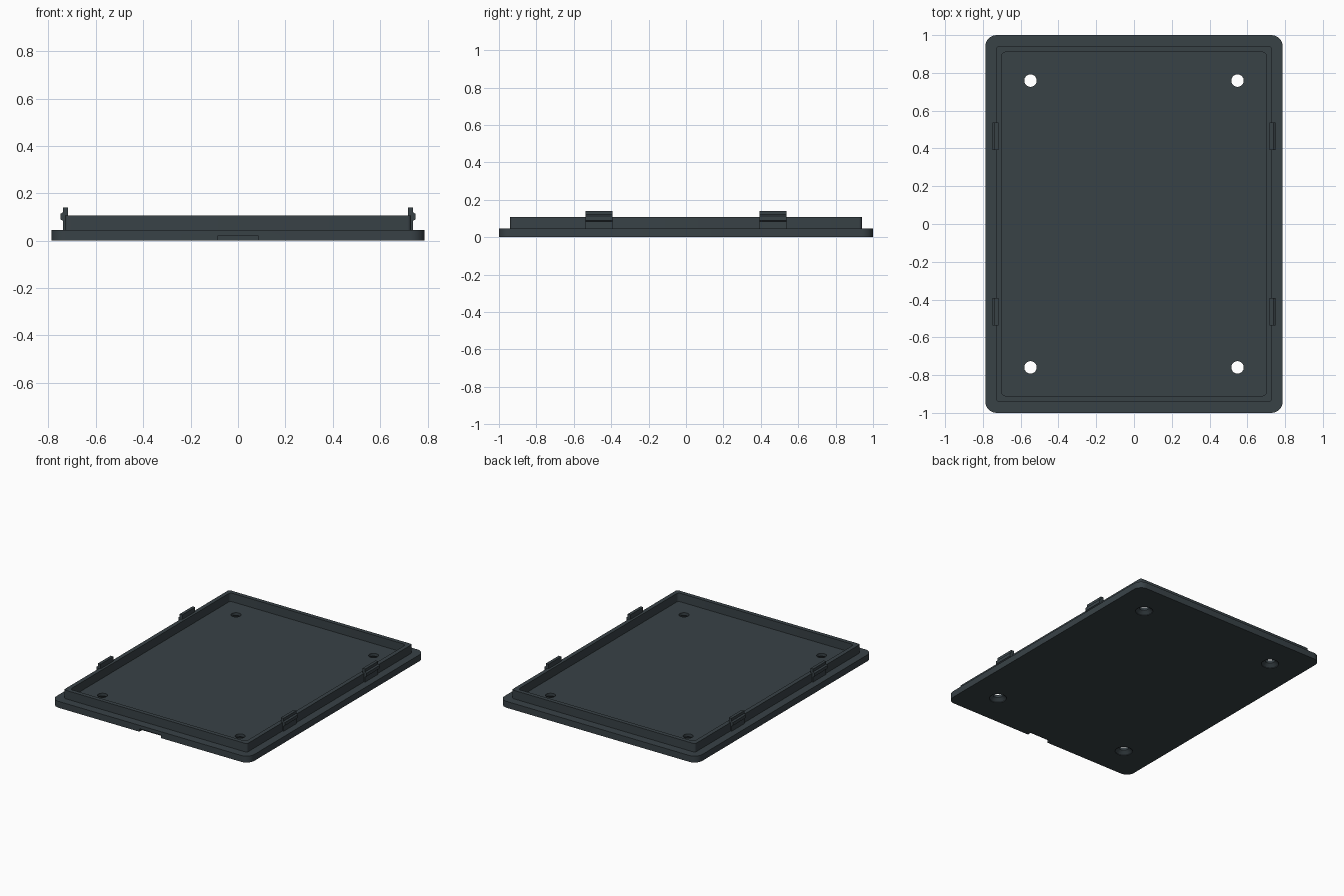
import bpy, bmesh, math

if "Cube" in bpy.data.objects:
    bpy.data.objects.remove(bpy.data.objects["Cube"])

slate = bpy.data.materials.new("dark_slate_plastic")
slate.diffuse_color = (0.040, 0.054, 0.062, 1)
slate.use_nodes = True
slate.node_tree.nodes["Principled BSDF"].inputs["Base Color"].default_value = slate.diffuse_color


def make(name, bm):
    bmesh.ops.recalc_face_normals(bm, faces=bm.faces[:])
    me = bpy.data.meshes.new(name)
    bm.to_mesh(me)
    bm.free()
    me.materials.append(slate)
    ob = bpy.data.objects.new(name, me)
    bpy.context.collection.objects.link(ob)
    return ob


def rounded_rect(hx, hy, r, seg=8):
    """Outline points of a rectangle with rounded corners."""
    pts = []
    for q, (sx, sy) in enumerate(((1, 1), (-1, 1), (-1, -1), (1, -1))):
        for i in range(seg + 1):
            a = math.pi / 2 * (q + i / seg)
            pts.append((sx * (hx - r) + r * math.cos(a), sy * (hy - r) + r * math.sin(a)))
    return pts


def loft(name, rings, closed=False):
    """Join rings of points with quads; cap the ends, or close into a tube."""
    bm = bmesh.new()
    rows = [[bm.verts.new(p) for p in ring] for ring in rings]
    n = len(rows[0])
    pairs = list(zip(rows, rows[1:])) + ([(rows[-1], rows[0])] if closed else [])
    for a, b in pairs:
        for i in range(n):
            j = (i + 1) % n
            bm.faces.new((a[i], a[j], b[j], b[i]))
    if not closed:
        bm.faces.new(rows[0])
        bm.faces.new(rows[-1])
    return make(name, bm)


def at(pts, z):
    return [(x, y, z) for x, y in pts]


def cut(ob, cutter):
    mod = ob.modifiers.new("cut", 'BOOLEAN')
    mod.object = cutter
    mod.operation = 'DIFFERENCE'
    mod.solver = 'EXACT'
    bpy.context.view_layer.objects.active = ob
    bpy.ops.object.modifier_apply(modifier=mod.name)
    bpy.data.objects.remove(cutter)


def smooth(ob):
    bpy.ops.object.select_all(action='DESELECT')
    ob.select_set(True)
    bpy.context.view_layer.objects.active = ob
    bpy.ops.object.shade_smooth_by_angle(angle=math.radians(30))


# Base plate with rounded corners
outline = rounded_rect(0.787, 1.0, 0.06)
plate = loft("base_plate", [at(outline, 0), at(outline, 0.046)])

# Countersunk screw holes
for sx in (-1, 1):
    for sy in (-1, 1):
        rings = []
        for r, z in ((0.058, -0.01), (0.058, 0.004), (0.033, 0.026), (0.033, 0.08)):
            rings.append([(sx * 0.548 + r * math.cos(math.tau * i / 32),
                           sy * 0.759 + r * math.sin(math.tau * i / 32), z) for i in range(32)])
        cut(plate, loft("hole_cutter", rings))

# Pry notch under the front edge
notch = rounded_rect(0.085, 0.06, 0.001, 1)
notch = [(x, y - 1.03) for x, y in notch]
cut(plate, loft("notch_cutter", [at(notch, -0.02), at(notch, 0.021)]))
smooth(plate)

# Raised lip frame
outer = rounded_rect(0.73, 0.94, 0.015, 4)
inner = rounded_rect(0.70, 0.91, 0.02, 4)
lip = loft("raised_lip", [at(outer, 0.04), at(outer, 0.107),
                          at(inner, 0.107), at(inner, 0.04)], closed=True)
smooth(lip)

# Snap clips on the long sides, each with a small catch ridge
profile = [(0.718, 0.04), (0.739, 0.04), (0.739, 0.084), (0.75, 0.09),
           (0.75, 0.113), (0.739, 0.12), (0.739, 0.14), (0.718, 0.14)]
for sx, side in ((-1, "left"), (1, "right")):
    for sy, end in ((-1, "front"), (1, "back")):
        loft(f"snap_clip_{side}_{end}",
             [[(sx * x, sy * y, z) for x, z in profile] for y in (0.392, 0.538)])
